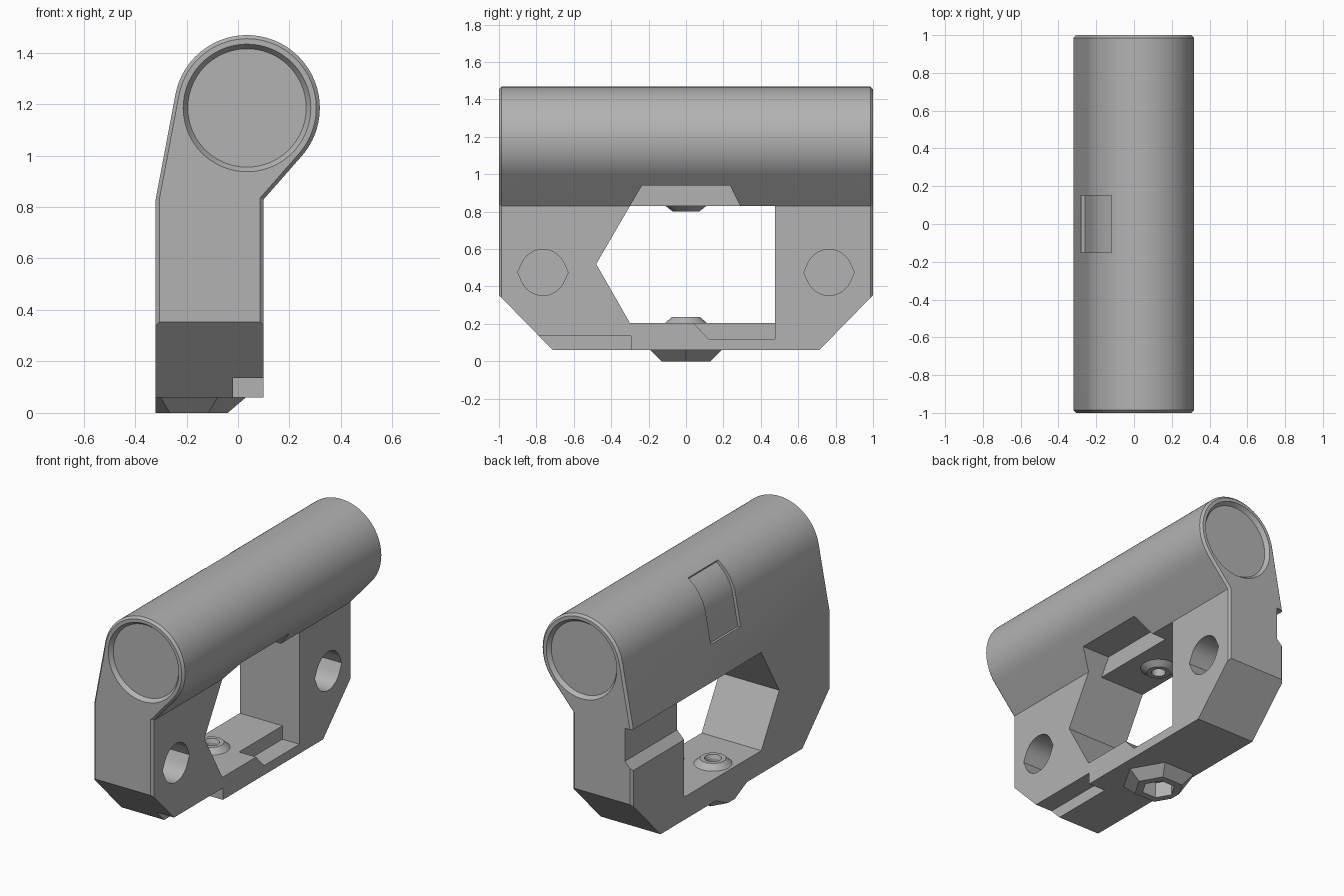
import bpy, bmesh, math
from mathutils import Vector

if "Cube" in bpy.data.objects:
    bpy.data.objects.remove(bpy.data.objects["Cube"])

CX, CZ, R = 0.035, 1.185, 0.283      # tube centre and outer radius
BX = -0.19                           # bolt axis
GREY = bpy.data.materials.new("grey_plastic")
GREY.diffuse_color = (0.45, 0.45, 0.45, 1)
GREY.use_nodes = True
GREY.node_tree.nodes["Principled BSDF"].inputs["Base Color"].default_value = GREY.diffuse_color


def to_object(name, bm):
    bmesh.ops.recalc_face_normals(bm, faces=bm.faces[:])
    me = bpy.data.meshes.new(name)
    bm.to_mesh(me)
    bm.free()
    ob = bpy.data.objects.new(name, me)
    me.materials.append(GREY)
    bpy.context.collection.objects.link(ob)
    return ob


def prism(name, pts, axis, lo, hi, bevel=0):
    """Extrude a profile: (x, z) along y, or (y, z) along x."""
    place = (lambda p, t: (t, p[0], p[1])) if axis == 'x' else (lambda p, t: (p[0], t, p[1]))
    bm = bmesh.new()
    a = [bm.verts.new(place(p, lo)) for p in pts]
    b = [bm.verts.new(place(p, hi)) for p in pts]
    caps = [bm.faces.new(a), bm.faces.new(b[::-1])]
    n = len(pts)
    for i in range(n):
        bm.faces.new((a[i], b[i], b[(i + 1) % n], a[(i + 1) % n]))
    if bevel:
        bmesh.ops.recalc_face_normals(bm, faces=bm.faces[:])
        rim = list({e for f in caps for e in f.edges})
        bmesh.ops.bevel(bm, geom=rim, offset=bevel, segments=1, affect='EDGES')
    return to_object(name, bm)


def cone(name, r1, r2, start, end, sides=48, turn=0.0, clip_x=None):
    """Truncated cone from start (radius r1) to end (radius r2)."""
    start, end = Vector(start), Vector(end)
    d = end - start
    bm = bmesh.new()
    bmesh.ops.create_cone(bm, cap_ends=True, segments=sides, radius1=r1, radius2=r2, depth=d.length)
    rot = d.to_track_quat('Z', 'Y').to_matrix()
    for v in bm.verts:
        c, s = math.cos(turn), math.sin(turn)
        v.co = rot @ Vector((c * v.co.x - s * v.co.y, s * v.co.x + c * v.co.y, v.co.z)) + (start + end) / 2
    if clip_x is not None:
        g = bm.verts[:] + bm.edges[:] + bm.faces[:]
        cut = bmesh.ops.bisect_plane(bm, geom=g, plane_co=(clip_x, 0, 0), plane_no=(1, 0, 0), clear_inner=True)
        bmesh.ops.holes_fill(bm, edges=[e for e in cut['geom_cut'] if isinstance(e, bmesh.types.BMEdge)])
    return to_object(name, bm)


def combine(target, tool, op='DIFFERENCE'):
    m = target.modifiers.new("shape", 'BOOLEAN')
    m.operation, m.solver, m.object = op, 'EXACT', tool
    bpy.context.view_layer.objects.active = target
    bpy.ops.object.modifier_apply(modifier=m.name)
    bpy.data.objects.remove(tool, do_unlink=True)


def arc(r, a0, a1, n):
    return [(CX + r * math.cos(math.radians(a0 + (a1 - a0) * i / n)),
             CZ + r * math.sin(math.radians(a0 + (a1 - a0) * i / n))) for i in range(n + 1)]


# Main body: tube outline blended into a straight leg
outline = [(0.1, 0.06), (0.1, 0.83)] + arc(R, -41.2, 169.3, 56) + [(-0.32, 0.83), (-0.32, 0.06)]
body = prism("clamp_body", outline, 'y', -1, 1, bevel=0.014)

# Sloped lower corners at both ends
for s in (-1, 1):
    pts = [(s * 1.1, 0.456), (s * 0.605, -0.05), (s * 1.1, -0.05)]
    combine(body, prism("corner_cut", pts, 'x', -0.6, 0.6))

# Central opening through the leg
opening = [(-0.48, 0.52), (-0.30, 0.205), (0.475, 0.205), (0.475, 0.83), (-0.30, 0.83)]
combine(body, prism("opening_cut", opening, 'x', -0.6, 0.6))

# Relief above the opening that follows the round tube
relief = [(-0.30, 0.83), (-0.235, 0.94), (0.235, 0.94), (0.29, 0.83), (0.28, 0.8), (-0.28, 0.8)]
relief_cut = prism("relief_cut", relief, 'x', 0.0, 0.6)
combine(relief_cut, cone("tube_keep", R + 0.0005, R + 0.0005, (CX, -1, CZ), (CX, 1, CZ), 96))
combine(body, relief_cut)

# Front notches: floor of the opening and the underside
combine(body, prism("floor_notch", [(0.02, 0.225), (0.12, 0.12), (0.475, 0.12), (0.475, 0.225)], 'x', -0.02, 0.3))
combine(body, prism("under_notch", [(-1.1, -0.1), (-0.295, -0.1), (-0.295, 0.135), (-1.1, 0.135)], 'x', -0.02, 0.3))

# Groove across the back of one leg
groove = [(-0.34, 0.55), (-0.27, 0.62), (-0.27, 0.83), (-0.34, 0.83)]
combine(body, prism("back_groove", groove, 'y', 0.44, 1.1))

# Shallow label recess on the back of the tube
tx, tz = -0.185, -0.983


def recess_side(r):
    pts = arc(r, 123, 169.3, 16)
    x, z = pts[-1]
    return pts + [(x + 0.2 * tx, z + 0.2 * tz)]


combine(body, prism("label_recess", recess_side(R - 0.02) + recess_side(R + 0.04)[::-1], 'y', -0.15, 0.15))

# Bolt bosses: hexagonal below, round on floor and ceiling
combine(body, cone("hex_boss", 0.15, 0.232, (BX, 0, 0), (BX, 0, 0.07), 6, math.pi / 2, -0.32), 'UNION')
combine(body, cone("floor_boss", 0.118, 0.075, (BX, 0, 0.198), (BX, 0, 0.238)), 'UNION')
combine(body, cone("ceiling_boss", 0.118, 0.07, (BX, 0, 0.838), (BX, 0, 0.80)), 'UNION')

# Bolt holes, hex nut pocket and countersinks
combine(body, cone("nut_pocket", 0.1, 0.1, (BX, 0, -0.05), (BX, 0, 0.1), 6, math.pi / 2))
combine(body, cone("bolt_hole", 0.042, 0.042, (BX, 0, 0.05), (BX, 0, 0.98), 32))
combine(body, cone("floor_sink", 0.04, 0.055, (BX, 0, 0.21), (BX, 0, 0.25), 32))
combine(body, cone("ceiling_sink", 0.04, 0.055, (BX, 0, 0.83), (BX, 0, 0.79), 32))

# Blind mounting holes: round with pointed sides
side = [(0.135, 0)] + [(0.123 * math.cos(math.radians(a)), 0.123 * math.sin(math.radians(a)))
                       for a in range(25, 156, 10)]
side += [(-y, -z) for y, z in side]
for s in (-1, 1):
    combine(body, prism("mount_hole", [(s * 0.765 + y, 0.475 + z) for y, z in side], 'x', -0.22, 0.3))

# Tube bore with chamfered mouths
combine(body, cone("bore", 0.235, 0.235, (CX, -1.1, CZ), (CX, 1.1, CZ), 96))
for s in (-1, 1):
    combine(body, cone("bore_mouth", 0.23, 0.255, (CX, s * 0.975, CZ), (CX, s * 1.01, CZ), 96))

# Smooth round surfaces, keep machined edges sharp
bpy.ops.object.select_all(action='DESELECT')
body.select_set(True)
bpy.context.view_layer.objects.active = body
bpy.ops.object.shade_smooth_by_angle(angle=math.radians(20))
